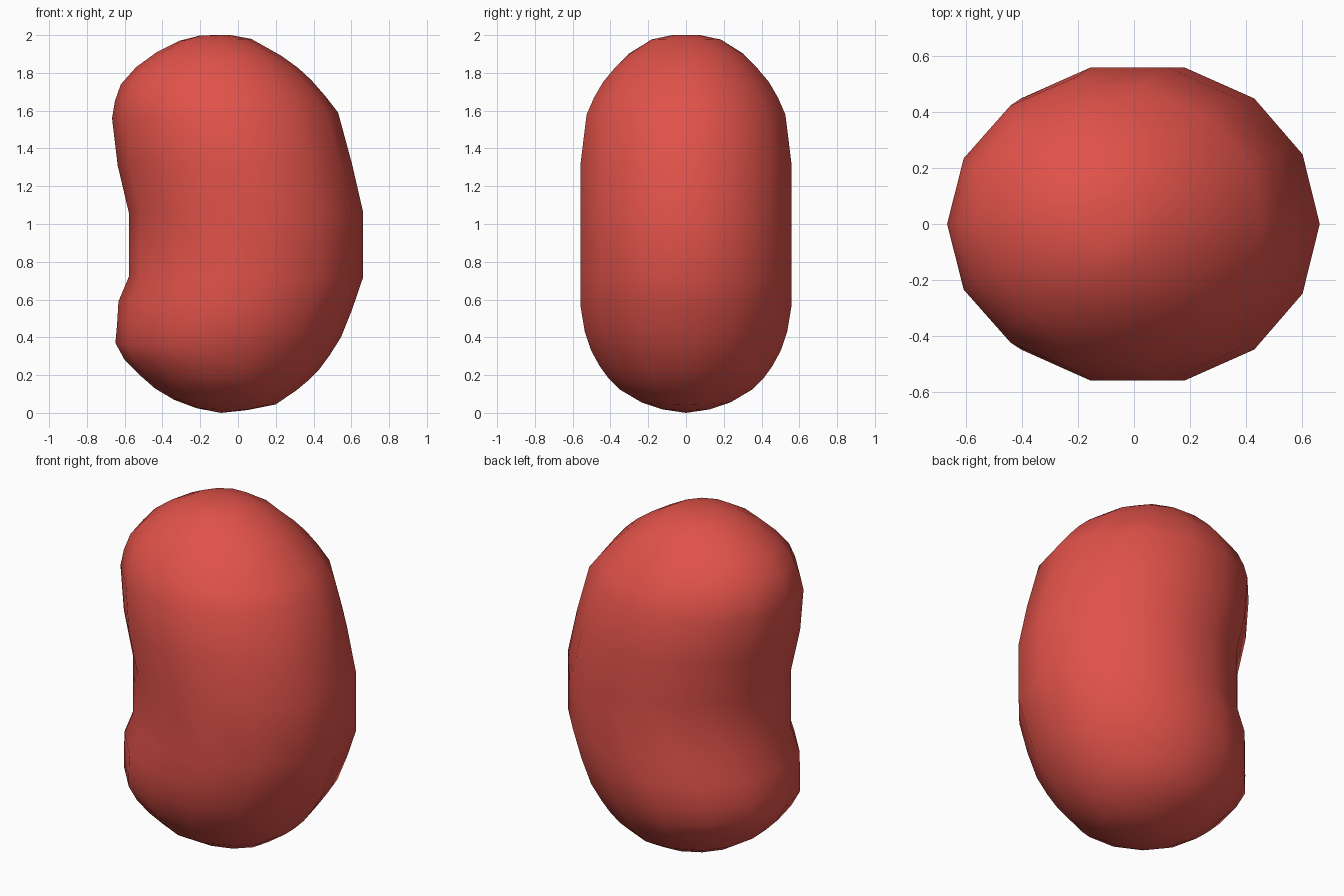
import bpy, bmesh
from math import cos, sin, pi

SIDES = 14

# Tilted rings, top to bottom: left x, left z, right x, right z, half depth
RINGS = [
    (-0.20, 1.998, -0.04, 2.000, 0.08),
    (-0.31, 1.97, 0.07, 1.98, 0.19),
    (-0.43, 1.91, 0.23, 1.89, 0.31),
    (-0.54, 1.83, 0.32, 1.825, 0.385),
    (-0.62, 1.74, 0.39, 1.76, 0.45),
    (-0.652, 1.65, 0.46, 1.68, 0.50),
    (-0.667, 1.56, 0.53, 1.59, 0.54),
    (-0.637, 1.31, 0.603, 1.32, 0.573),
    (-0.578, 1.06, 0.663, 1.06, 0.573),
    (-0.578, 0.72, 0.663, 0.72, 0.573),
    (-0.633, 0.59, 0.605, 0.55, 0.573),
    (-0.640, 0.47, 0.545, 0.40, 0.549),
    (-0.649, 0.37, 0.485, 0.305, 0.515),
    (-0.60, 0.28, 0.43, 0.23, 0.47),
    (-0.52, 0.20, 0.37, 0.17, 0.42),
    (-0.44, 0.13, 0.31, 0.12, 0.36),
    (-0.34, 0.07, 0.20, 0.045, 0.24),
    (-0.22, 0.025, 0.05, 0.015, 0.13),
]

# Bean body: elliptical rings lofted along a bent spine
bm = bmesh.new()
loops = []
for lx, lz, rx, rz, depth in RINGS:
    loop = []
    for i in range(SIDES):
        a = 2 * pi * i / SIDES
        t = (1 + cos(a)) / 2
        loop.append(bm.verts.new((lx + (rx - lx) * t, depth * sin(a), lz + (rz - lz) * t)))
    loops.append(loop)

for upper, lower in zip(loops, loops[1:]):
    for i in range(SIDES):
        j = (i + 1) % SIDES
        bm.faces.new((upper[i], lower[i], lower[j], upper[j]))

# Rounded end caps
for loop, pole in ((loops[0], (-0.12, 0, 2.0)), (loops[-1], (-0.09, 0, 0.0))):
    tip = bm.verts.new(pole)
    for i in range(SIDES):
        bm.faces.new((loop[i], loop[(i + 1) % SIDES], tip))

bmesh.ops.recalc_face_normals(bm, faces=bm.faces[:])
for f in bm.faces:
    f.smooth = True
mesh = bpy.data.meshes.new("bean")
bm.to_mesh(mesh)
bm.free()
bean = bpy.data.objects.new("bean", mesh)
bpy.context.collection.objects.link(bean)

# Red skin
red = bpy.data.materials.new("red_skin")
red.diffuse_color = (0.75, 0.085, 0.068, 1)
mesh.materials.append(red)
